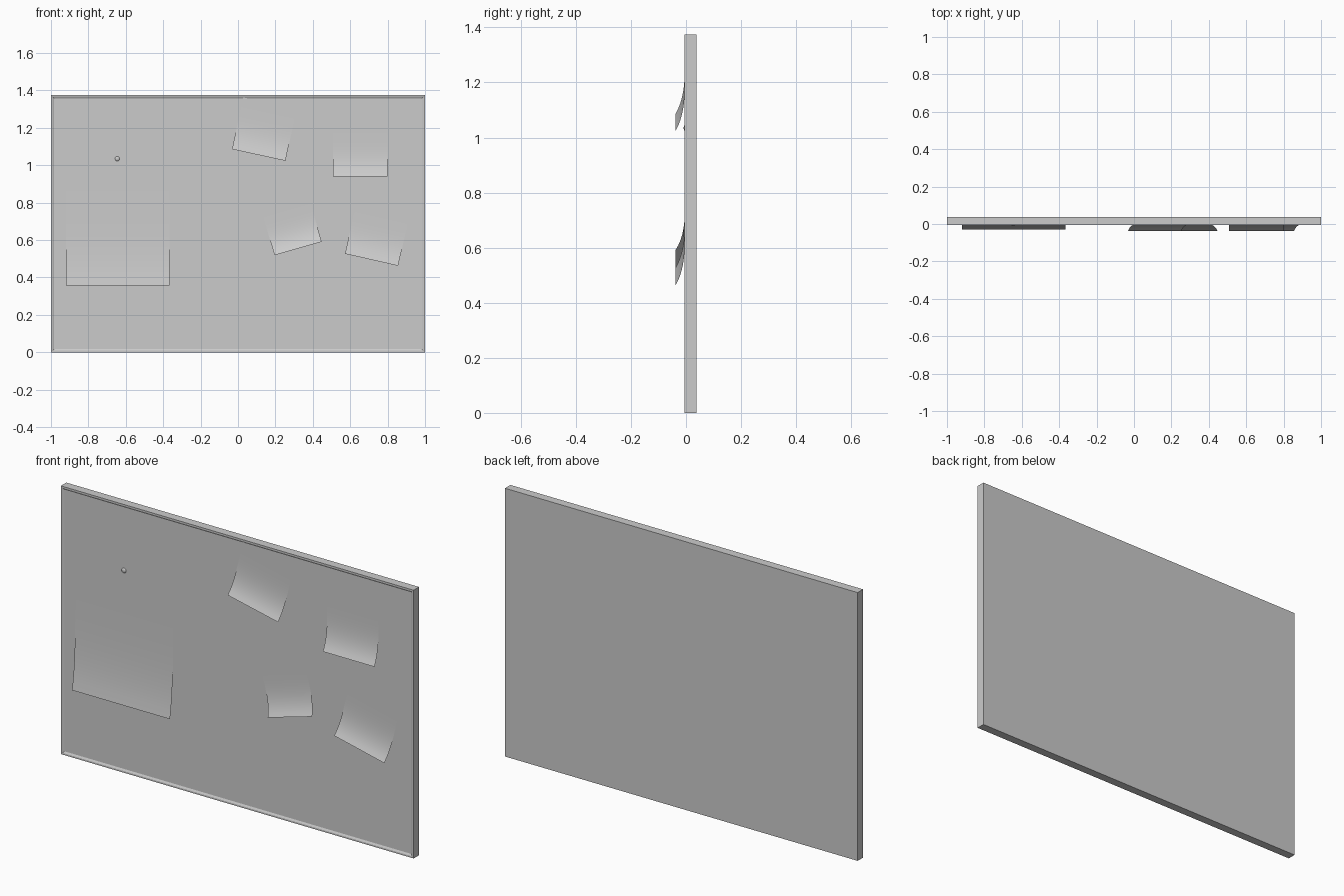
import bpy, bmesh, math
from mathutils import Matrix, Vector

if "Cube" in bpy.data.objects:
    bpy.data.objects.remove(bpy.data.objects["Cube"])

BACK, RIM, PANEL = 0.038, -0.006, -0.001
HEIGHT = 1.375


def finish(name, bm, smooth=False):
    mesh = bpy.data.meshes.new(name)
    bm.to_mesh(mesh)
    bm.free()
    obj = bpy.data.objects.new(name, mesh)
    bpy.context.collection.objects.link(obj)
    if smooth:
        for p in mesh.polygons:
            p.use_smooth = True
    return obj


def sheet(name, left, bottom, width, height, angle=0, y=-0.003, curl=0, power=4.5, rows=1):
    """Single-surface paper, placed by its bottom left corner; the lower end curls outwards."""
    bm = bmesh.new()
    a = math.radians(angle)
    u = Vector((math.cos(a), 0, math.sin(a)))
    v = Vector((-math.sin(a), 0, math.cos(a)))
    pairs = []
    for i in range(rows + 1):
        t = 1 - i / rows
        p = Vector((left, y - curl * (1 - t) ** power, bottom)) + v * height * t
        pairs.append((bm.verts.new(p), bm.verts.new(p + u * width)))
    for (a0, b0), (a1, b1) in zip(pairs, pairs[1:]):
        bm.faces.new((a0, a1, b1, b0))
    return finish(name, bm, rows > 1)


# Board with a shallow recessed front panel
bm = bmesh.new()
bmesh.ops.create_cube(bm, size=1, matrix=Matrix.Translation((0, (BACK + RIM) / 2, HEIGHT / 2))
                      @ Matrix.Diagonal((2, BACK - RIM, HEIGHT, 1)))
bm.normal_update()
front = [f for f in bm.faces if f.normal.y < -0.9]
bmesh.ops.inset_region(bm, faces=front, thickness=0.012)
bmesh.ops.inset_region(bm, faces=front, thickness=0.012)
for v in front[0].verts:
    v.co.y = PANEL
finish("board", bm)

# Large pinned page and the flat taped page
sheet("pinned_page", -0.92, 0.358, 0.555, 0.735, curl=0.027, power=5, rows=16)
sheet("taped_page", -0.324, 0.114, 0.659, 0.376)

# Sticky notes with curled lower edges
notes = [(-0.032, 1.086, 0.292, -12.3), (0.508, 0.941, 0.292, 0),
         (0.195, 0.519, 0.262, 16), (0.572, 0.527, 0.291, -12.8)]
for i, (x, z, size, angle) in enumerate(notes):
    sheet(f"sticky_note_{i + 1}", x, z, size, size * 0.97, angle, curl=0.035, rows=14)

# Tape strips on three page corners
for i, (cx, cz, angle) in enumerate([(-0.284, 0.43, 50), (-0.278, 0.146, -35), (0.29, 0.144, 33.5)]):
    a, w, h = math.radians(angle), 0.187, 0.045
    x = cx - math.cos(a) * w / 2 + math.sin(a) * h / 2
    z = cz - math.sin(a) * w / 2 - math.cos(a) * h / 2
    sheet(f"tape_{i + 1}", x, z, w, h, angle, y=-0.005)

# Push pin head
bm = bmesh.new()
bmesh.ops.create_uvsphere(bm, u_segments=16, v_segments=8, radius=0.013,
                          matrix=Matrix.Translation((-0.645, -0.002, 1.035)) @ Matrix.Diagonal((1, 0.5, 1, 1)))
finish("pin", bm, True)
